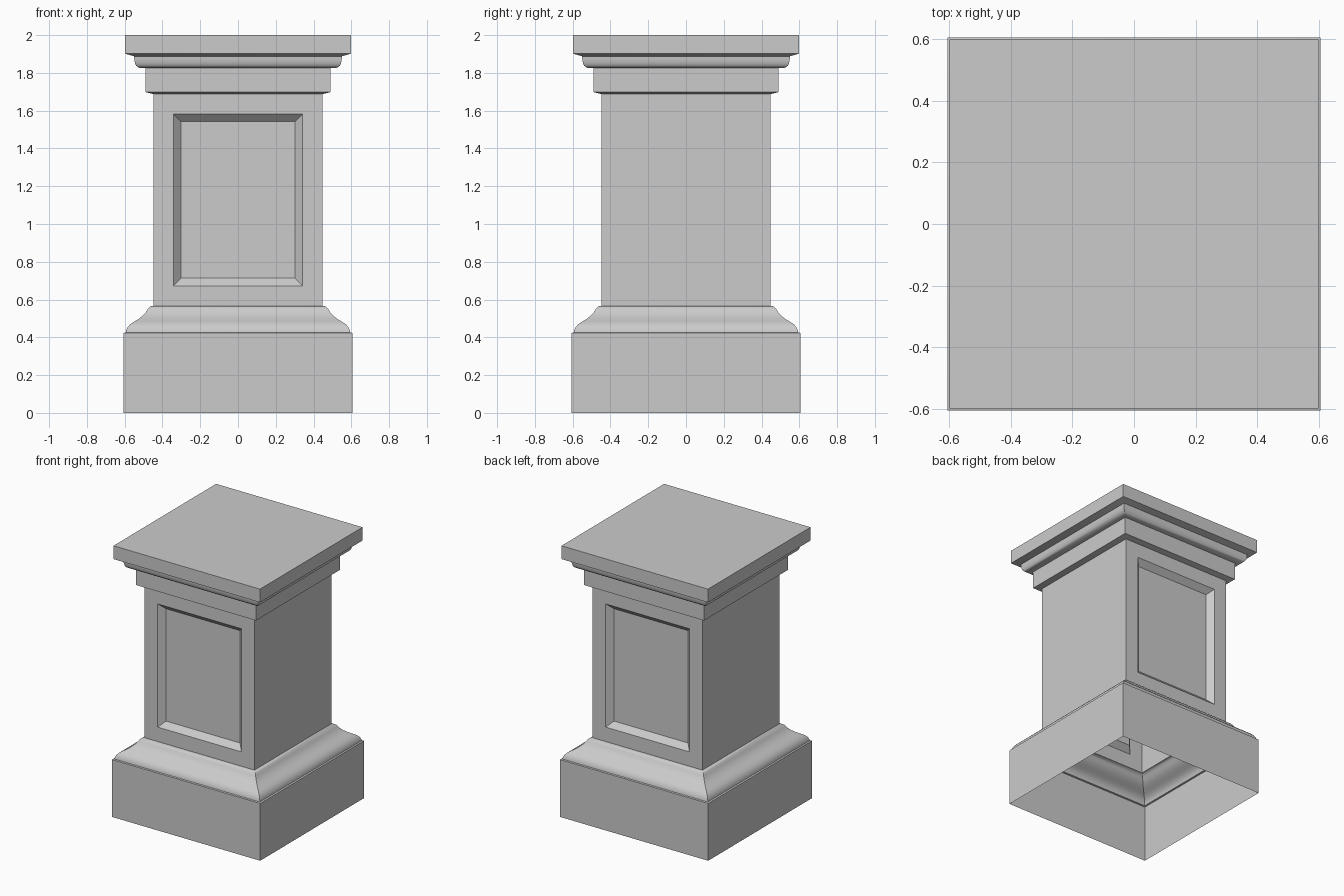
import bpy, bmesh

if "Cube" in bpy.data.objects:
    bpy.data.objects.remove(bpy.data.objects["Cube"])

# Half-width and height of the square pedestal outline, bottom to top
profile = [
    (0.605, 0.0), (0.605, 0.423),                                   # plinth block
    (0.594, 0.426), (0.592, 0.438), (0.583, 0.456), (0.570, 0.470),
    (0.550, 0.483), (0.525, 0.498), (0.505, 0.514), (0.490, 0.530),
    (0.480, 0.546), (0.472, 0.557), (0.460, 0.565), (0.448, 0.567), # base moulding
    (0.448, 1.688),                                                 # shaft
    (0.490, 1.698), (0.490, 1.825),                                 # necking band
    (0.512, 1.825), (0.528, 1.829), (0.539, 1.838), (0.545, 1.850),
    (0.549, 1.868), (0.550, 1.888),                                 # rounded cap moulding
    (0.598, 1.902), (0.598, 2.0),                                   # top slab
]
SHAFT = 13  # profile segment of the shaft

bm = bmesh.new()
corners = [(-1, -1), (1, -1), (1, 1), (-1, 1)]
rings = [[bm.verts.new((x * r, y * r, z)) for x, y in corners] for r, z in profile]

# Skin the outline into a shell, open underneath and closed on top
panels = []
for i, (a, b) in enumerate(zip(rings, rings[1:])):
    for k in range(4):
        n = (k + 1) % 4
        face = bm.faces.new((a[k], a[n], b[n], b[k]))
        if i == SHAFT and k in (0, 2):
            panels.append(face)
bm.faces.new(rings[-1])
bm.normal_update()

# Recessed panels on the front and back of the shaft
for face in panels:
    bmesh.ops.inset_region(bm, faces=[face], thickness=0.106, use_even_offset=True)
    bmesh.ops.inset_region(bm, faces=[face], thickness=0.04, use_even_offset=True)
    for v in face.verts:
        v.co.y *= (0.448 - 0.04) / 0.448

mesh = bpy.data.meshes.new("pedestal")
bm.to_mesh(mesh)
bm.free()
pedestal = bpy.data.objects.new("pedestal", mesh)
bpy.context.collection.objects.link(pedestal)

# Smooth the mouldings, keep the corners crisp
bpy.context.view_layer.objects.active = pedestal
pedestal.select_set(True)
bpy.ops.object.shade_smooth_by_angle(angle=0.55)
